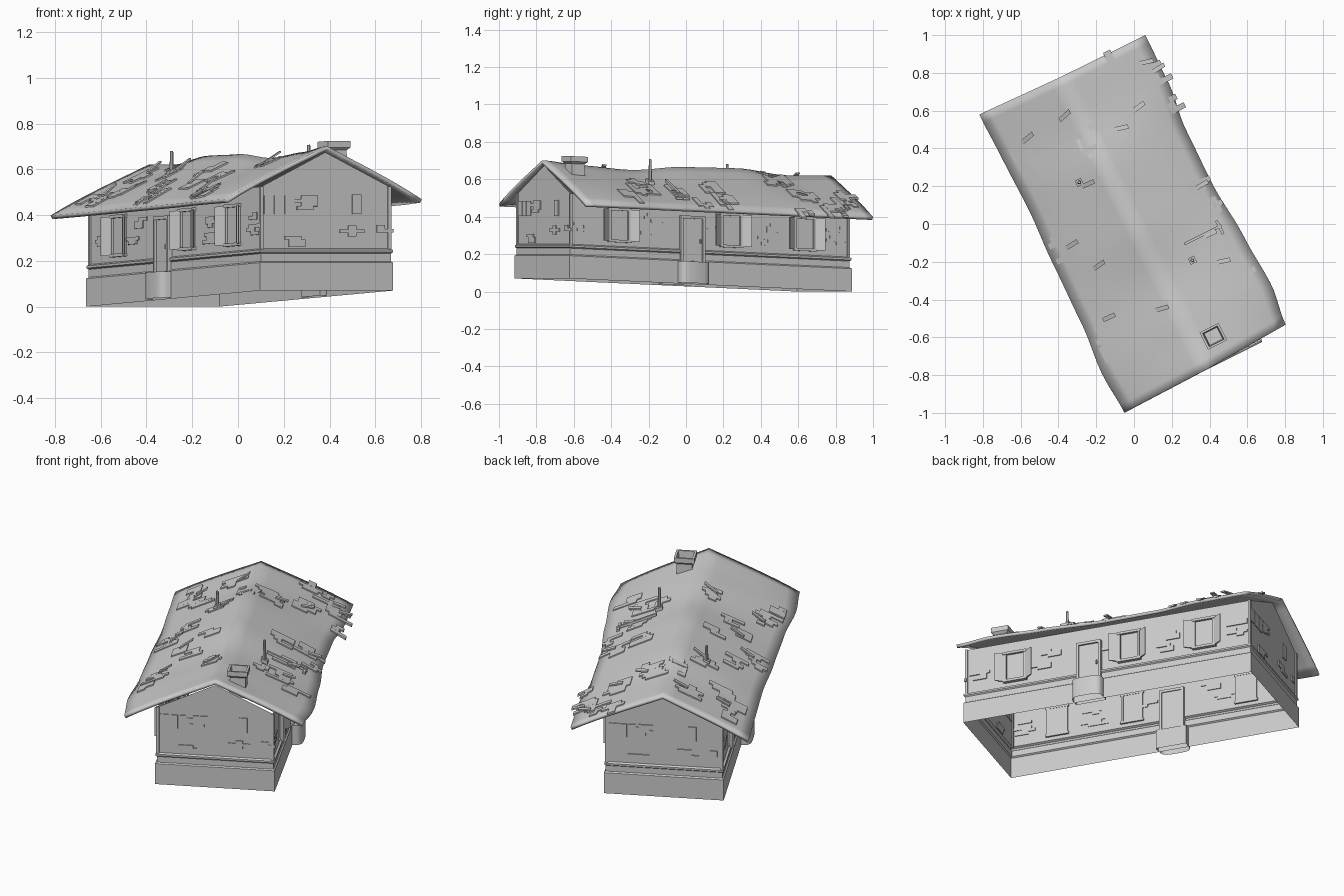
import bpy, bmesh, math, random
from mathutils import Matrix, Vector

cube = bpy.data.objects.get("Cube")
if cube:
    bpy.data.objects.remove(cube)
random.seed(7)

# House frame: long axis on local y, turned on the ground and leaning up to the front
TURN = Matrix.Rotation(math.radians(26.7), 4, 'Z')
LEAN = Matrix.Identity(4)
LEAN[2][1], LEAN[2][3] = -0.0414, 0.0343
PLACE = TURN @ LEAN
CY = -0.017
HALF_W, HALF_L, INSET = 0.326, 0.845, 0.013
EAVE = 0.40

# Roof stations: y fraction, ridge height, left and right half width
STATIONS = [(0, .632, .494, .478), (.13, .615, .508, .505), (.3, .602, .485, .490),
            (.5, .632, .478, .466), (.68, .637, .464, .470), (.84, .612, .468, .500),
            (1, .622, .472, .503)]


def station(v):
    v = min(max(v, 0), 1)
    for a, b in zip(STATIONS, STATIONS[1:]):
        if v <= b[0]:
            k = (v - a[0]) / (b[0] - a[0])
            k = k * k * (3 - 2 * k)
            return [p + (q - p) * k for p, q in zip(a[1:], b[1:])]


def slope_z(ridge, t):
    return ridge - (ridge - EAVE) * (0.93 * t + 0.07 * t ** 4)


def roof(a, b, h):
    """Point above the roof at local x, y."""
    ridge, left, right = station((b + 0.86) / 1.73)
    t = abs(a) / (right if a > 0 else left)
    return Vector((a, b, slope_z(ridge, t) + h))


def half_turn(p, s):
    return Vector((s * p[0], CY + s * (p[1] - CY), p[2]))


def side(s):
    return lambda a, b, h: half_turn((HALF_W - INSET + h, a, b), s)


def gable(s):
    return lambda a, b, h: half_turn((a, CY - HALF_L + INSET - h, b), s)


def finish(name, bm, smooth=0, fix=True):
    if fix:
        bmesh.ops.recalc_face_normals(bm, faces=bm.faces)
    bm.transform(PLACE)
    mesh = bpy.data.meshes.new(name)
    bm.to_mesh(mesh)
    bm.free()
    obj = bpy.data.objects.new(name, mesh)
    bpy.context.collection.objects.link(obj)
    if smooth:
        bpy.ops.object.select_all(action='DESELECT')
        obj.select_set(True)
        bpy.context.view_layer.objects.active = obj
        bpy.ops.object.shade_smooth_by_angle(angle=math.radians(smooth))
    return obj


def slab(bm, fn, a0, a1, b0, b1, h0, h1):
    """Box laid on a surface function."""
    rings = [[bm.verts.new(fn(a, b, h)) for a, b in ((a0, b0), (a1, b0), (a1, b1), (a0, b1))]
             for h in (h0, h1)]
    loft(bm, rings)
    bm.faces.new(rings[0][::-1])
    bm.faces.new(rings[1])


def loft(bm, rings):
    for low, high in zip(rings, rings[1:]):
        n = len(low)
        for i in range(n):
            j = (i + 1) % n
            bm.faces.new((low[i], low[j], high[j], high[i]))


def patch(bm, fn, a, b, cell_a, cell_b, rows, rise):
    """Stepped blotch of courses around a, b."""
    for r in range(rows):
        mid = random.randint(-1, 1) / 2
        reach = random.choice((0.5, 1, 1, 1.5))
        row = b + (r - rows / 2) * cell_b
        slab(bm, fn, a + (mid - reach) * cell_a, a + (mid + reach) * cell_a,
             row, row + cell_b, -0.004, rise)


# Walls with a plinth, a moulded ledge and gable ends
bm = bmesh.new()
rings = []
for z, inset in ((0, 0), (.122, 0), (.128, .008), (.162, .008), (.168, .001),
                 (.178, .001), (.184, INSET), (.455, INSET)):
    w, l = HALF_W - inset, HALF_L - inset
    rings.append([bm.verts.new((x * w, CY + y * l, z))
                  for x, y in ((-1, -1), (1, -1), (1, 1), (-1, 1))])
loft(bm, rings)
top = rings[-1]
for i, s in ((0, -1), (2, 1)):
    peak = bm.verts.new((0, CY + s * (HALF_L - INSET), 0.605))
    bm.faces.new((top[i], top[i + 1], peak))
finish("walls", bm)

# Corner posts
bm = bmesh.new()
for s in (1, -1):
    for a in (-1, 1):
        x = a * (HALF_W - INSET)
        slab(bm, gable(s), x - .008, x + .008, .18, .455, -.008, .006)
finish("corner_posts", bm)

# Sagging roof sheet
bm = bmesh.new()
NX, NY = 8, 36
grid = []
for j in range(NY + 1):
    v = j / NY
    ridge, left, right = station(v)
    row = []
    for i in range(-NX, NX + 1):
        t = i / NX
        if t < 0:
            x, y = t * left, -.86 - .01 * -t + v * (1.73 + .026 * -t)
        else:
            x, y = t * right, -.86 + .023 * t + v * (1.73 - .027 * t)
        row.append(bm.verts.new((x, y, slope_z(ridge, abs(t)))))
    grid.append(row)
for low, high in zip(grid, grid[1:]):
    for i in range(2 * NX):
        bm.faces.new((low[i], low[i + 1], high[i + 1], high[i]))
shell = finish("roof", bm, smooth=60, fix=False)
mod = shell.modifiers.new("thickness", 'SOLIDIFY')
mod.thickness, mod.offset = 0.018, -1

# Broken shingle areas and loose shingles
spots = [(0, .86), (-.1, .87), (.1, .8), (.2, .63), (0, .63), (-.17, .51), (-.08, .47),
         (-.25, .42), (-.42, .55), (-.63, .52), (-.6, .4), (-.5, .36), (-.28, .24),
         (.2, .13), (.32, .22), (.43, .1), (.36, -.04), (-.35, .03), (-.38, -.12),
         (-.12, -.1), (-.22, -.27), (-.07, -.3), (.12, -.43), (.34, -.27), (.45, -.22),
         (.58, -.3), (-.15, -.54), (-.13, -.68)]
patches, loose = bmesh.new(), bmesh.new()
back = TURN.inverted()
for n, (x, y) in enumerate(spots):
    p = back @ Vector((x, y, 0))
    patch(patches, roof, p.x, p.y, .042, .03, random.randint(3, 5), .007)
    if n % 2 == 0:
        a, b = p.x + random.uniform(-.03, .03), p.y + random.uniform(-.04, .04)
        tilt = random.uniform(-.3, .3)
        lifted = lambda u, v, h: roof(u, v + tilt * (u - a), h + .25 * abs(u - a))
        slab(loose, lifted, a, a + .07, b - .012, b + .012, .006, .014)
finish("shingle_patches", patches)
finish("loose_shingles", loose)

# Chimney with a flared, hollow cap
bm = bmesh.new()
rings = []
for r, z in ((.046, .5), (.042, .618), (.056, .63), (.056, .658), (.044, .658), (.038, .6)):
    rings.append([bm.verts.new((.108 + x * r, -.72 + y * r * .9, z))
                  for x, y in ((-1, -1), (1, -1), (1, 1), (-1, 1))])
loft(bm, rings)
bm.faces.new(rings[-1])
finish("chimney", bm)

# Vent pipes on square bases, and a fallen pole
for name, x, y in (("right_vent", .19, -.31), ("left_vent", -.16, .327)):
    bm = bmesh.new()
    foot = roof(x, y, 0).z
    slab(bm, roof, x - .018, x + .018, y - .018, y + .018, -.01, .02)
    bmesh.ops.create_cone(bm, cap_ends=True, segments=8, radius1=.011, radius2=.007,
                          depth=.66 - foot,
                          matrix=Matrix.Translation((x, y, (foot + .66) / 2)))
    finish(name, bm)
bm = bmesh.new()
slab(bm, roof, .19, .41, -.222, -.208, .01, .024)
slab(bm, roof, .39, .405, -.26, -.18, .008, .02)
finish("fallen_pole", bm)

# Doors, steps, windows and wall damage, repeated by a half turn
for word, s in (("right", 1), ("left", -1)):
    wall, end = side(s), gable(s)
    d, half = -.125, .072

    bm = bmesh.new()
    slab(bm, wall, d - half + .012, d + half - .012, .115, .35, -.01, .012)
    for e in (-1, 1):
        a = d + e * half
        slab(bm, wall, a, a - e * .014, .115, .365, -.015, .022)
    slab(bm, wall, d - half, d + half, .35, .365, -.015, .022)
    slab(bm, wall, d + half - .03, d + half - .022, .22, .24, .01, .022)
    finish(word + "_door", bm)

    # Rounded doorstep, open underneath
    bm = bmesh.new()
    outline = []
    for i in range(13):
        t = math.pi * i / 12
        c, q = math.cos(t), math.sin(t)
        outline.append((d + .088 * math.copysign(abs(c) ** .5, c), .068 * max(q, 0) ** .5))
    outline = [(d + .088, -.02)] + outline + [(d - .088, -.02)]
    rings = [[bm.verts.new(wall(a, z, h)) for a, h in outline] for z in (.005, .12)]
    loft(bm, rings)
    bm.faces.new(rings[1])
    finish(word + "_doorstep", bm, smooth=40)

    for n, c in enumerate((-.56, .11, .55)):
        bm = bmesh.new()
        low, high, w = .212, .382, .062
        slab(bm, wall, c - w, c + w, low, high, -.008, .006)
        for e in (-1, 1):
            slab(bm, wall, c + e * w, c + e * (w - .012), low, high, -.01, .016)
        for z in (low, high):
            slab(bm, wall, c - w - .006, c + w + .006, z - .007, z + .007, -.01, .02)
        finish(f"{word}_window_{n + 1}", bm)
        bm = bmesh.new()
        for e in (-1, 1):
            hinge = c + e * w
            swung = lambda a, b, h: wall(a, b, h + .6 * abs(a - hinge))
            slab(bm, swung, hinge, hinge + e * .045, low, high, .006, .014)
        finish(f"{word}_shutters_{n + 1}", bm)

    # Gable window of three panes, and a small hatch
    bm = bmesh.new()
    for i in range(3):
        a = -.3 + i * .05
        slab(bm, end, a, a + .046, .335, .415, -.004, .005)
    slab(bm, end, .13, .175, .335, .42, -.004, .006)
    finish(("front" if s > 0 else "back") + "_gable_windows", bm)

    # Exposed brick patches
    bm = bmesh.new()
    for a, z, rows in ((-.35, .345, 3), (-.41, .27, 2), (.345, .32, 3), (.33, .25, 3),
                       (.76, .33, 2), (.74, .27, 3), (-.75, .28, 3), (.02, .3, 2)):
        patch(bm, wall, a, z, .04, .016, rows, .006)
    for a, z, rows in ((-.1, .385, 4), (-.16, .215, 3), (.13, .26, 3), (.27, .27, 2)):
        patch(bm, end, a, z, .04, .016, rows, .006)
    finish(word + "_brick_patches", bm)
